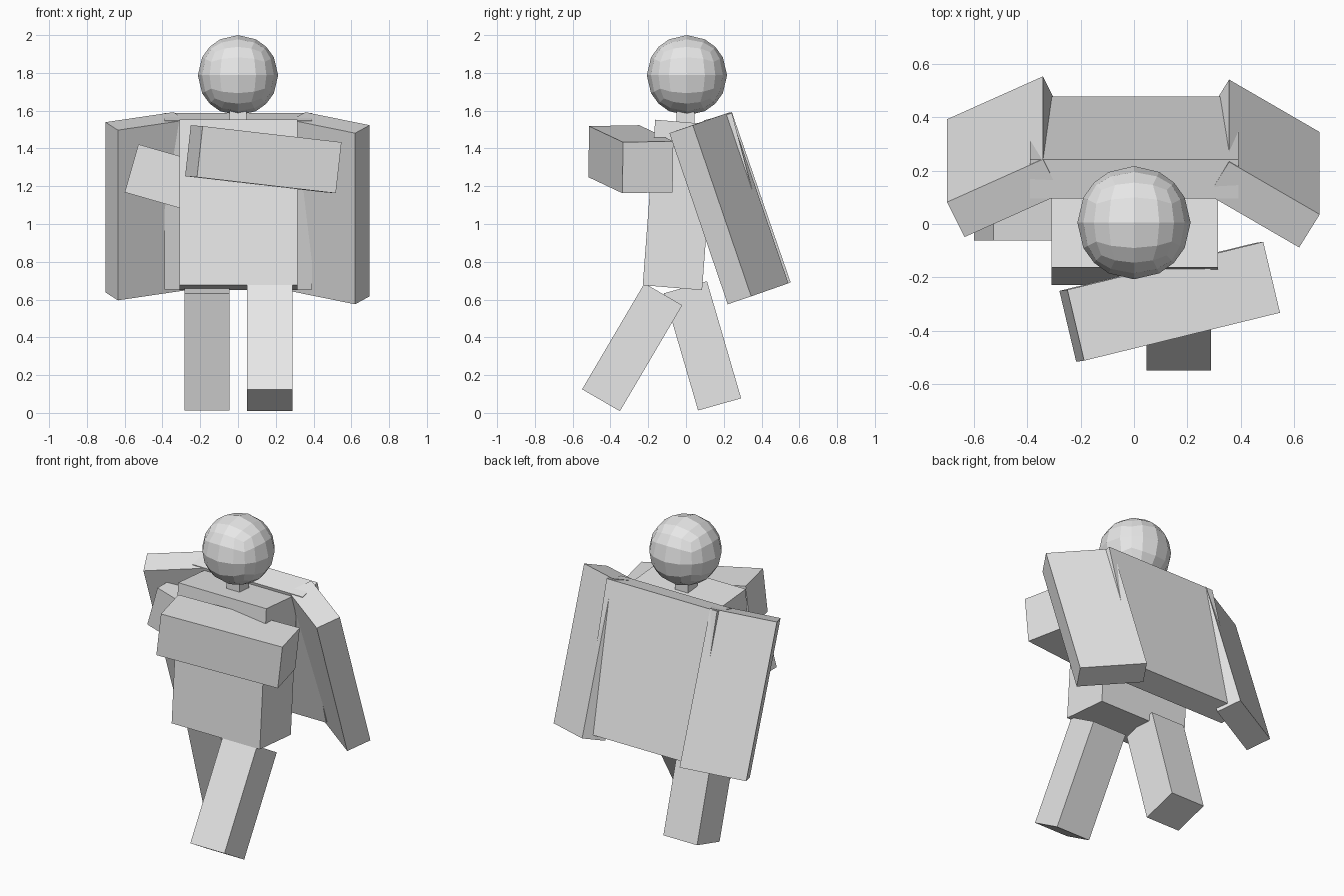
import bpy, bmesh
from mathutils import Vector, Matrix

cube = bpy.data.objects.get("Cube")
if cube:
    bpy.data.objects.remove(cube, do_unlink=True)

grey = bpy.data.materials.new("plain_grey")
grey.use_nodes = True
grey.diffuse_color = (0.8, 0.8, 0.8, 1)
grey.node_tree.nodes["Principled BSDF"].inputs["Base Color"].default_value = (0.8, 0.8, 0.8, 1)


def add_object(name, bm):
    bmesh.ops.recalc_face_normals(bm, faces=bm.faces)
    mesh = bpy.data.meshes.new(name)
    bm.to_mesh(mesh)
    bm.free()
    mesh.materials.append(grey)
    obj = bpy.data.objects.new(name, mesh)
    bpy.context.collection.objects.link(obj)
    return obj


def box(name, corner, *edges):
    """Box spanned by three edge vectors from one corner."""
    a, b, c = (Vector(e) for e in edges)
    center = Vector(corner) + (a + b + c) / 2
    frame = Matrix((a, b, c)).transposed().to_4x4()
    bm = bmesh.new()
    bmesh.ops.create_cube(bm, size=1, matrix=Matrix.Translation(center) @ frame)
    return add_object(name, bm)


def leaning_box(name, x0, x1, corner, across, down):
    """Box leaning forward or back; corner, across and down are (y, z)."""
    return box(name, (x0, *corner), (x1 - x0, 0, 0), (0, *across), (0, *down))


# Head: a cube grid pushed out to a faceted ball
bm = bmesh.new()
bmesh.ops.create_cube(bm, size=2)
bmesh.ops.subdivide_edges(bm, edges=bm.edges[:], cuts=3, use_grid_fill=True)
for v in bm.verts:
    v.co = v.co.normalized() * 0.2125 + Vector((0, 0.005, 1.7875))
add_object("head", bm)

# Neck and torso
leaning_box("neck", -0.045, 0.045, (-0.05, 1.62), (0.095, 0), (0, -0.12))
leaning_box("torso", -0.31, 0.315, (-0.163, 1.552), (0.314, -0.026), (-0.066, -0.876))

# Striding legs
leaning_box("left_leg", 0.047, 0.289, (-0.22, 0.686), (0.2, -0.116), (-0.33, -0.561))
leaning_box("right_leg", -0.283, -0.044, (-0.117, 0.633), (0.228, 0.064), (0.181, -0.62))

# Arms: left folded across the chest, right tucked beside the torso
box("left_arm", (-0.187, -0.513, 1.518),
    (0.735, 0.18, -0.085), (-0.063, 0.266, 0.005), (-0.03, -0.004, -0.27))
box("right_arm", (-0.527, -0.062, 1.422),
    (0.731, 0, -0.21), (0, 0.27, 0), (-0.073, 0, -0.254))

# Cape: centre panel with a side panel on each edge
leaning_box("cape_back", -0.39, 0.393, (0.243, 1.587), (-0.148, -0.038), (0.236, -0.895))
box("cape_left", (0.697, 0.036, 1.523),
    (0, 0.309, -0.906), (-0.34, 0.197, 0.069), (-0.077, -0.124, -0.042))
box("cape_right", (-0.702, 0.082, 1.539),
    (0, 0.311, -0.901), (0.36, 0.161, 0.053), (0.066, -0.131, -0.042))
